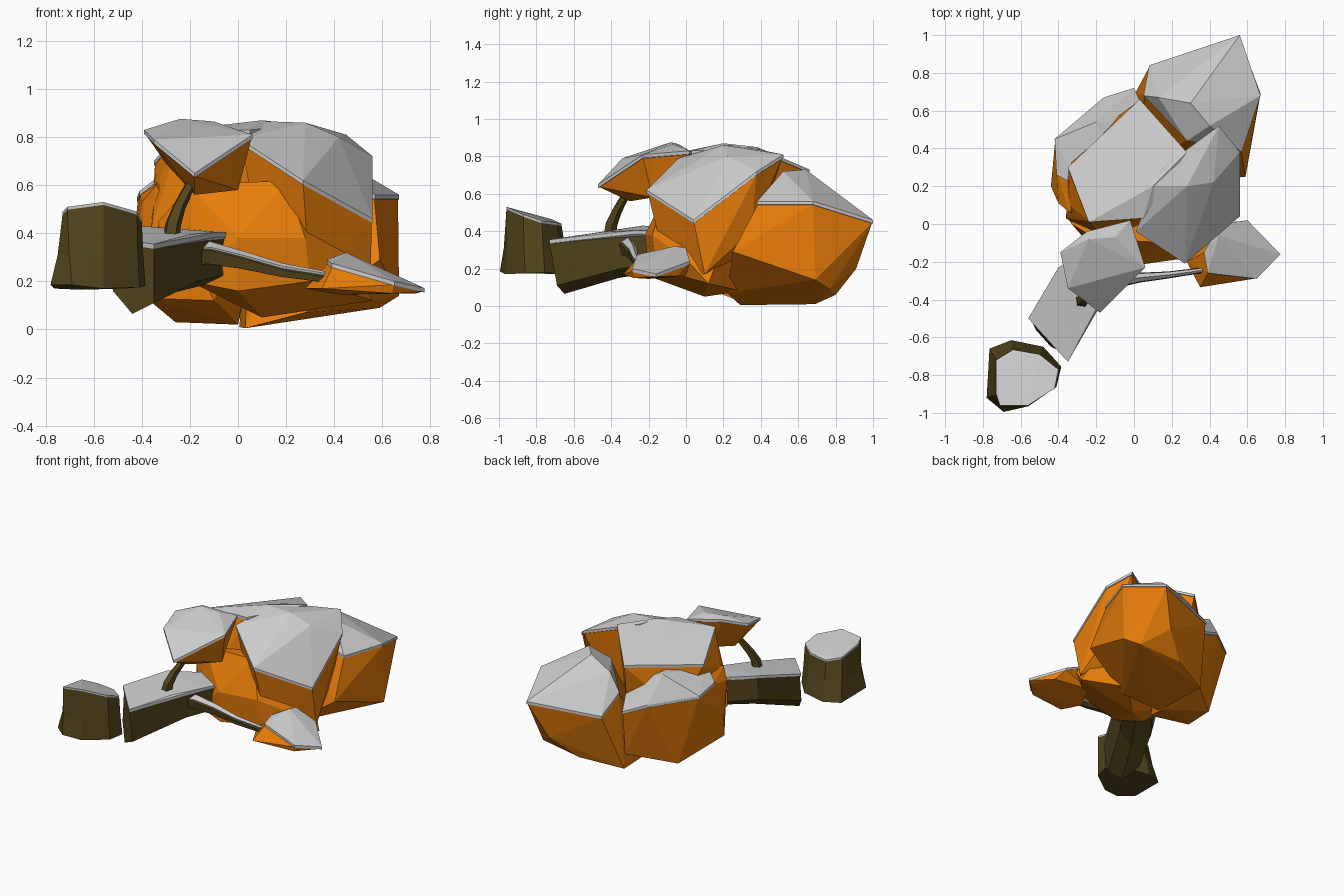
import bpy, bmesh
from mathutils import Vector


def material(name, rgb):
    m = bpy.data.materials.new(name)
    m.diffuse_color = (*rgb, 1)
    return m


LEAF = material("autumn_leaf", (0.80, 0.205, 0.003))
BARK = material("bark", (0.09, 0.062, 0.012))


def finish(name, bm, mat=None):
    bmesh.ops.recalc_face_normals(bm, faces=bm.faces)
    me = bpy.data.meshes.new(name)
    bm.to_mesh(me)
    bm.free()
    ob = bpy.data.objects.new(name, me)
    bpy.context.collection.objects.link(ob)
    if mat:
        me.materials.append(mat)
    return ob


def hull(name, points, mat=None):
    bm = bmesh.new()
    for p in points:
        bm.verts.new(p)
    res = bmesh.ops.convex_hull(bm, input=bm.verts)
    junk = {e for e in res["geom_interior"] + res["geom_unused"]
            if isinstance(e, bmesh.types.BMVert)}
    bmesh.ops.delete(bm, geom=list(junk), context='VERTS')
    return finish(name, bm, mat)


def snow_cap(name, rim, peaks, thick=0.018):
    # thin slab: rim, the rim dropped a little, and the raised crown
    low = [(x, y, z - thick) for x, y, z in rim]
    hull(name, rim + low + peaks)


def clump(name, rim, peaks, lower):
    # leaf body tucked just inside the snow sheet lying on it
    c = sum((Vector(p) for p in rim), Vector()) / len(rim)
    inner = [c + (Vector(p) - c) * 0.985 - Vector((0, 0, 0.015)) for p in rim]
    hull(name + "_leaves", inner + lower, LEAF)
    snow_cap(name + "_snow", rim, peaks)


def loft(name, rings, mat=None):
    bm = bmesh.new()
    vs = [[bm.verts.new(p) for p in r] for r in rings]
    n = len(vs[0])
    for a, b in zip(vs, vs[1:]):
        for i in range(n):
            j = (i + 1) % n
            bm.faces.new((a[i], a[j], b[j], b[i]))
    bm.faces.new(vs[0])
    bm.faces.new(vs[-1][::-1])
    return finish(name, bm, mat)


def branch(name, path, radii, squash=1.0, mat=BARK):
    # five-sided tapering limb following a path
    rings = []
    for i, p in enumerate(path):
        t = Vector(path[min(i + 1, len(path) - 1)]) - Vector(path[max(i - 1, 0)])
        q = t.to_track_quat('Z', 'Y')
        ring = bmesh.new()
        bmesh.ops.create_circle(ring, segments=5, radius=radii[i])
        rings.append([Vector(p) + q @ Vector((v.co.x * squash, v.co.y, 0))
                      for v in ring.verts])
        ring.free()
    loft(name, rings, mat)


# Leaf clumps
clump("back_clump",
      [(.08, .84, .42), (.56, 1.0, .46), (.67, .68, .56), (.57, .38, .56), (.28, .44, .63),
       (.05, .68, .54)],
      [(.3, .64, .73), (.4, .52, .72), (.13, .67, .66)],
      [(.445, .91, .2), (.28, .80, .06), (.005, .69, .01), (.67, .69, .14),
       (.59, .77, .09), (.03, .29, .005), (.28, .22, .07), (.59, .25, .29)])
clump("left_clump",
      [(0, .72, .43), (-.16, .67, .50), (-.42, .45, .55), (-.41, .26, .575),
       (-.3, .2, .66), (.1, .5, .58)],
      [(-.2, .54, .68), (-.1, .3, .68)],
      [(-.26, .46, .03), (-.38, .11, .13), (-.44, .2, .33), (.02, .66, .1),
       (-.40, .11, .53), (-.34, .06, .6), (-.1, .05, .12), (0, .3, .02)])
clump("top_clump",
      [(.03, .66, .73), (-.35, .3, .70), (-.24, .01, .83), (.05, .03, .83), (.28, .38, .85)],
      [(-.08, .3, .80), (.1, .2, .87)],
      [(-.34, .1, .6), (-.36, .03, .42), (-.25, .45, .4), (.05, .6, .45), (.2, .4, .4),
       (-.15, -.1, .4), (.1, 0, .4)])
clump("right_clump",
      [(.27, -.21, .62), (.56, .04, .46), (.56, .38, .72), (.45, .52, .81), (.15, .3, .855),
       (.01, -.04, .79)],
      [(.1, .2, .866), (.28, .2, .86), (.42, .22, .80)],
      [(.55, .1, .17), (.3, .35, .3), (.1, 0, .3), (.28, -.1, .4), (.5, .35, .4),
       (.3, -.1, .18)])
hull("centre_leaves",
     [(0, -.2, .16), (-.2, -.15, .2), (-.35, .03, .3), (-.33, 0, .45), (0, -.22, .38),
      (.28, -.18, .38), (.3, -.16, .2), (.5, 0, .25), (.56, .12, .12), (.1, .1, .05),
      (-.2, -.08, .6), (.2, -.1, .62), (.3, .3, .6), (-.2, .3, .4), (.3, .3, .08)], LEAF)
clump("front_clump",
      [(-.39, -.15, .83), (-.35, -.34, .79), (-.18, -.47, .65), (.06, -.23, .81),
       (-.02, .02, .83), (-.25, -.04, .865)],
      [(-.24, -.08, .876), (-.1, -.07, .865)],
      [(-.18, -.3, .56), (0, -.18, .58), (-.15, -.1, .62), (-.3, -.2, .69)])
clump("low_clump",
      [(.775, -.16, .172), (.65, -.29, .20), (.39, -.26, .275), (.37, -.15, .29),
       (.46, 0, .31), (.6, .02, .24)],
      [(.45, -.06, .32)],
      [(.35, -.335, .17), (.28, -.2, .17), (.42, -.2, .145), (.64, -.28, .15),
       (.4, 0, .16), (.65, -.04, .16), (.74, -.17, .15)])

# Fallen trunk and its snow
trunk_top = [(-.35, -.73, .355), (-.56, -.5, .385), (-.40, -.23, .43), (-.1, -.02, .41),
             (-.02, -.12, .40), (-.085, -.27, .405), (-.2, -.45, .395)]
loft("fallen_trunk", [
    [(-.35, -.73, .335), (-.55, -.5, .36), (-.52, -.56, .16), (-.44, -.65, .065),
     (-.35, -.69, .11)],
    [(-.11, -.30, .39), (-.39, -.24, .41), (-.38, -.27, .24), (-.28, -.36, .15),
     (-.17, -.35, .20)],
    [(0, -.08, .38), (-.1, 0, .4), (-.14, 0, .25), (-.08, -.06, .2),
     (0, -.1, .24)]], BARK)
snow_cap("trunk_snow", trunk_top, [], 0.02)

# Limbs carrying the small clumps
side_path = [(-.24, -.34, .315), (-.12, -.31, .312), (.02, -.285, .282), (.18, -.27, .24),
             (.36, -.245, .212)]
branch("side_limb", side_path, [.06, .05, .037, .026, .02], 0.75)
branch("side_limb_snow", [(x, y, z + .018) for x, y, z in side_path],
       [.045, .036, .026, .018, .012], 0.9, None)
branch("upright_limb", [(-.28, -.41, .36), (-.27, -.40, .44), (-.245, -.37, .51),
                        (-.20, -.32, .60), (-.19, -.29, .66)], [.038, .034, .028, .022, .02])

# Stump with flared foot
top = [(-.73, -.90, .49), (-.71, -.96, .51), (-.56, -.96, .53), (-.42, -.87, .49),
       (-.40, -.77, .455), (-.50, -.69, .445), (-.64, -.665, .44), (-.73, -.72, .465)]
foot = [(-.78, -.92, .185), (-.69, -.995, .185), (-.56, -.965, .17), (-.41, -.86, .175),
        (-.385, -.755, .18), (-.48, -.65, .17), (-.65, -.615, .165), (-.765, -.66, .17)]
mid = [(f[0] * .4 + t[0] * .6, f[1] * .4 + t[1] * .6, .31) for f, t in zip(foot, top)]
loft("stump", [foot, mid, [(x, y, z - .012) for x, y, z in top]], BARK)
snow_cap("stump_snow", top, [])
